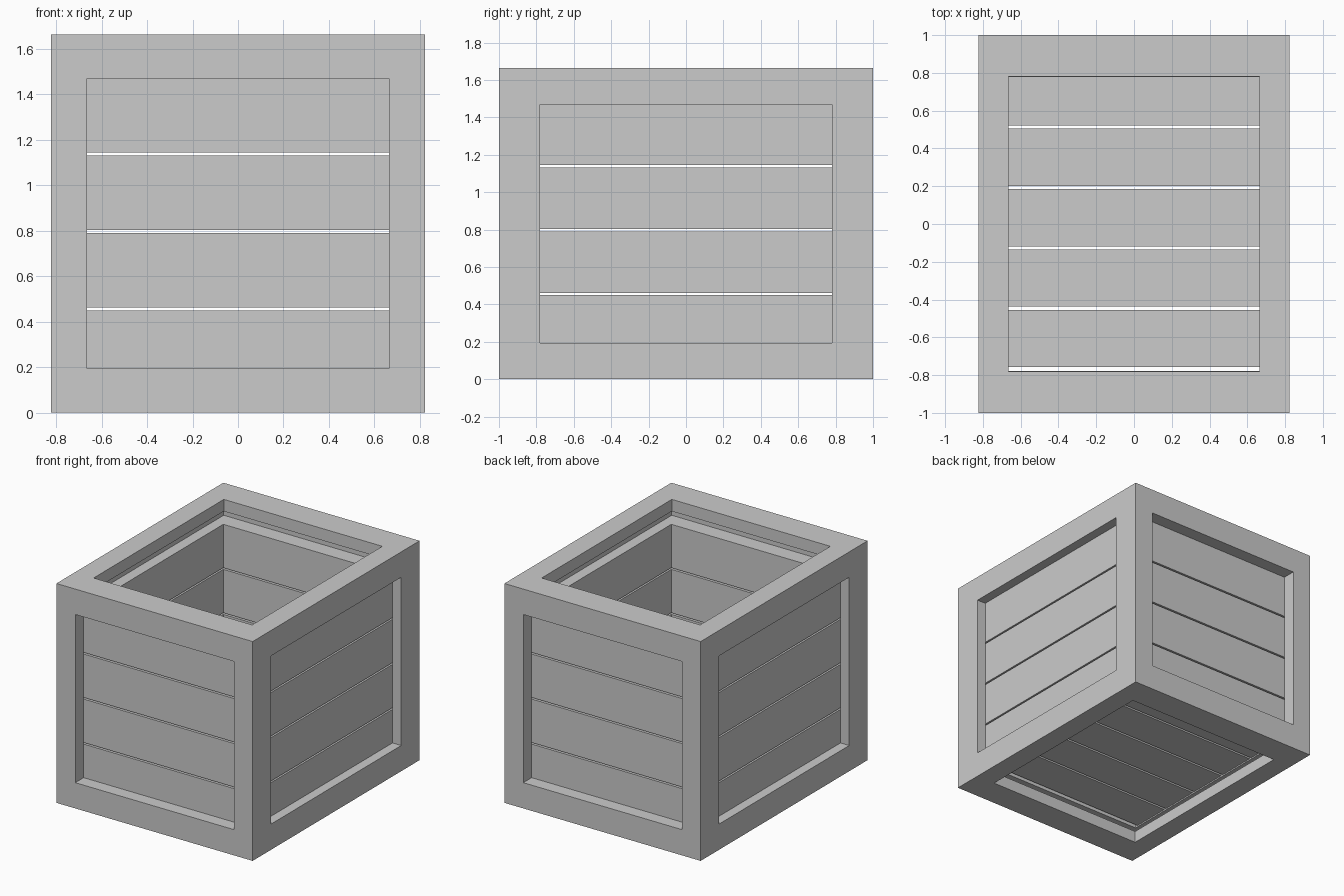
import bpy

if "Cube" in bpy.data.objects:
    bpy.data.objects.remove(bpy.data.objects["Cube"])

X, Y, H = 0.823, 1.0, 1.663          # outer half sizes and height
CX, CY, CZ0, CZ1 = 0.75, 0.90, 0.09, 1.573   # hollow inside the frame boards
OX, OY, OZ0, OZ1 = 0.665, 0.78, 0.195, 1.47  # window openings


def box(name, x0, x1, y0, y1, z0, z1):
    bpy.ops.mesh.primitive_cube_add(
        size=1, location=((x0 + x1) / 2, (y0 + y1) / 2, (z0 + z1) / 2))
    ob = bpy.context.object
    ob.name = name
    ob.scale = (x1 - x0, y1 - y0, z1 - z0)
    bpy.ops.object.transform_apply(location=False, rotation=False, scale=True)
    return ob


def cut(target, cutter):
    m = target.modifiers.new("cut", 'BOOLEAN')
    m.operation = 'DIFFERENCE'
    m.solver = 'EXACT'
    m.object = cutter
    bpy.context.view_layer.objects.active = target
    bpy.ops.object.modifier_apply(modifier=m.name)
    bpy.data.objects.remove(cutter, do_unlink=True)


# Outer frame: hollow shell with a window through every face
frame = box("crate_frame", -X, X, -Y, Y, 0, H)
cut(frame, box("cavity", -CX, CX, -CY, CY, CZ0, CZ1))
cut(frame, box("window_x", -2, 2, -OY, OY, OZ0, OZ1))
cut(frame, box("window_y", -OX, OX, -2, 2, OZ0, OZ1))
cut(frame, box("window_z", -OX, OX, -OY, OY, -1, 3))

# Wall planks: four rows on each side, with thin gaps
WX, WY = 0.668, 0.778                # inner faces of the walls
pitch, gap = 0.3415, 0.012
for i in range(4):
    z0 = 0.114 + i * pitch + gap / 2
    z1 = z0 + pitch - gap
    for side, s in (("right", 1), ("left", -1)):
        a, b = sorted((s * WX, s * CX))
        box(f"{side}_plank_{i + 1}", a, b, -WY, WY, z0, z1)
    for side, s in (("back", 1), ("front", -1)):
        a, b = sorted((s * WY, s * CY))
        box(f"{side}_plank_{i + 1}", -CX, CX, a, b, z0, z1)

# Floor planks, set slightly towards the back
for i in range(5):
    y0 = -0.757 + i * 0.3195
    box(f"floor_plank_{i + 1}", -WX, WX, y0, min(y0 + 0.303, WY), 0.13, 0.23)
